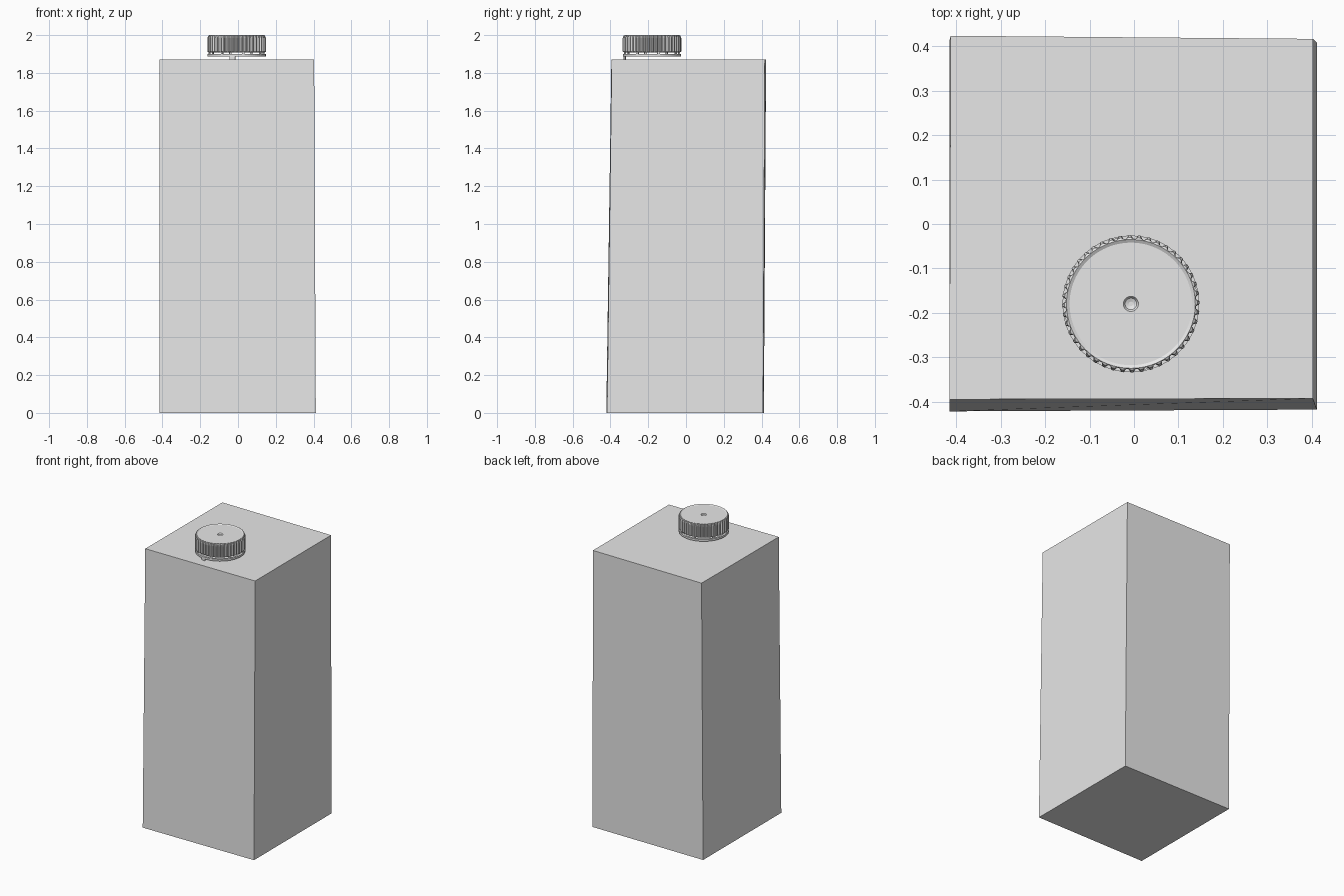
import bpy, bmesh
from math import sin, cos, tau

cube = bpy.data.objects.get("Cube")
if cube:
    bpy.data.objects.remove(cube, do_unlink=True)

grey = bpy.data.materials.new("light_grey")
grey.use_nodes = True
colour = (0.8, 0.8, 0.8, 1)
grey.diffuse_color = colour
grey.node_tree.nodes["Principled BSDF"].inputs["Base Color"].default_value = colour

CAP = (-0.007, -0.18)
RIBS = 44


def add_object(name, bm):
    bmesh.ops.recalc_face_normals(bm, faces=bm.faces)
    mesh = bpy.data.meshes.new(name)
    bm.to_mesh(mesh)
    bm.free()
    mesh.materials.append(grey)
    obj = bpy.data.objects.new(name, mesh)
    bpy.context.collection.objects.link(obj)
    return obj


def lathe(name, profile, steps, closed=False):
    """Revolve (radius, height, rib depth) points around the cap axis."""
    bm = bmesh.new()
    rings = []
    for radius, z, rib in profile:
        ring = []
        for i in range(steps):
            a = tau * i / steps
            r = radius - (rib if i % 4 > 1 else 0)
            ring.append(bm.verts.new((CAP[0] + r * cos(a), CAP[1] + r * sin(a), z)))
        rings.append(ring)
    pairs = list(zip(rings, rings[1:]))
    if closed:
        pairs.append((rings[-1], rings[0]))
    for low, high in pairs:
        for i in range(steps):
            j = (i + 1) % steps
            bm.faces.new((low[i], low[j], high[j], high[i]))
    if not closed:
        bm.faces.new(rings[0])
        bm.faces.new(rings[-1])
    return add_object(name, bm)


# Carton: box whose front face leans back slightly
bm = bmesh.new()
bottom = [(-0.416, -0.422), (0.412, -0.418), (0.412, 0.408), (-0.416, 0.412)]
top = [(-0.416, -0.395), (0.403, -0.393), (0.403, 0.417), (-0.413, 0.424)]
low = [bm.verts.new((x, y, 0)) for x, y in bottom]
high = [bm.verts.new((x, y, 1.872)) for x, y in top]
bm.faces.new(low)
bm.faces.new(high)
for i in range(4):
    j = (i + 1) % 4
    bm.faces.new((low[i], low[j], high[j], high[i]))
add_object("carton", bm)

# Screw cap: ribbed wall, bevelled rim, flat top with a moulding dimple
lathe("screw_cap", [(0.146, 1.908, 0), (0.155, 1.912, 0.008), (0.155, 1.985, 0.008),
                    (0.150, 1.997, 0.003), (0.145, 2.0, 0), (0.138, 1.996, 0),
                    (0.017, 1.996, 0), (0.013, 1.990, 0), (0.005, 1.987, 0)], RIBS * 4)

# Tamper ring below the cap
lathe("tamper_ring", [(0.140, 1.888, 0), (0.154, 1.886, 0),
                      (0.154, 1.899, 0), (0.140, 1.899, 0)], 64, closed=True)


# Small bridges joining ring to cap, and a tab joining ring to carton
def bridge(name, angle, z0, z1, width):
    bpy.ops.mesh.primitive_cube_add(size=1, location=(
        CAP[0] + 0.147 * cos(angle), CAP[1] + 0.147 * sin(angle), (z0 + z1) / 2),
        rotation=(0, 0, angle))
    obj = bpy.context.object
    obj.name = name
    obj.scale = (0.008, width, z1 - z0)
    obj.data.materials.append(grey)


for n in range(8):
    bridge(f"ring_bridge_{n + 1}", tau * (n + 0.3) / 8, 1.897, 1.911, 0.012)
bridge("ring_tab", -tau * 0.275, 1.87, 1.89, 0.03)
